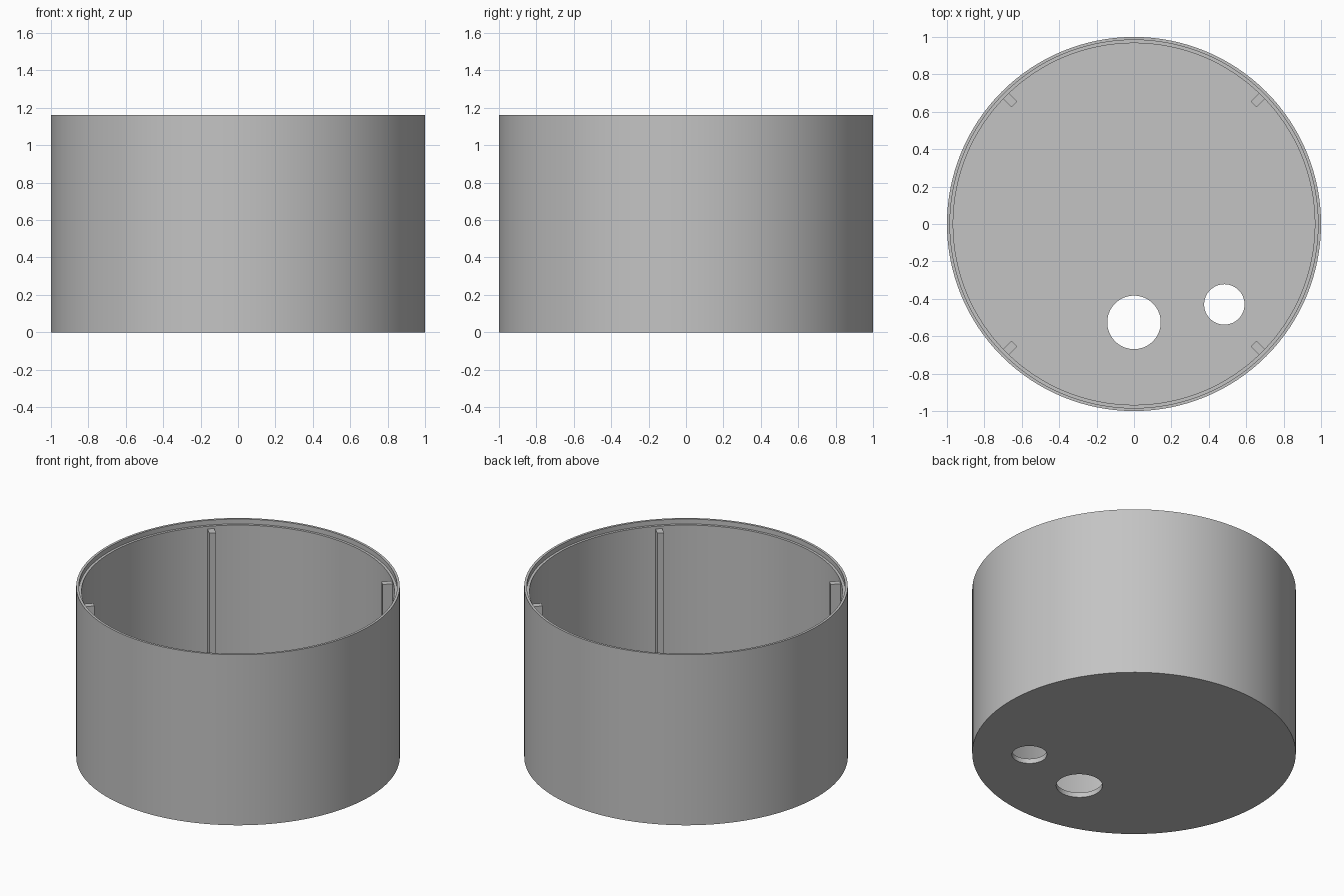
import bpy, bmesh, math
from mathutils import Matrix, Vector

HEIGHT, FLOOR = 1.163, 0.033
R_OUT, R_LIP, R_IN = 1.0, 0.984, 0.967
LIP_Z, RIB_Z = HEIGHT - 0.033, 1.112
SEGMENTS = 128

cube = bpy.data.objects.get("Cube")
if cube:
    bpy.data.objects.remove(cube, do_unlink=True)

grey = bpy.data.materials.new("plain grey")
grey.use_nodes = True
colour = (0.55, 0.55, 0.55, 1)
grey.diffuse_color = colour
grey.node_tree.nodes["Principled BSDF"].inputs["Base Color"].default_value = colour


def make_object(name, bm):
    bmesh.ops.recalc_face_normals(bm, faces=bm.faces)
    mesh = bpy.data.meshes.new(name)
    bm.to_mesh(mesh)
    bm.free()
    mesh.materials.append(grey)
    obj = bpy.data.objects.new(name, mesh)
    bpy.context.collection.objects.link(obj)
    return obj


# Round tub with a stepped rim, revolved from its wall profile
bm = bmesh.new()
profile = [(R_IN, FLOOR), (R_IN, LIP_Z), (R_LIP, LIP_Z),
           (R_LIP, HEIGHT), (R_OUT, HEIGHT), (R_OUT, 0)]
rings = []
for r, z in profile:
    ring = bmesh.ops.create_circle(bm, segments=SEGMENTS, radius=r,
                                   matrix=Matrix.Translation((0, 0, z)))
    rings.append(ring["verts"])
for a, b in zip(rings, rings[1:]):
    for i in range(SEGMENTS):
        j = (i + 1) % SEGMENTS
        bm.faces.new((a[i], a[j], b[j], b[i]))
bm.faces.new(rings[0])
bm.faces.new(rings[-1])
tub = make_object("round_tub", bm)

# Two round holes through the floor
for name, x, y, r in (("large_hole_cutter", 0, -0.526, 0.143),
                      ("small_hole_cutter", 0.483, -0.43, 0.108)):
    bm = bmesh.new()
    bmesh.ops.create_cone(bm, cap_ends=True, segments=64, radius1=r, radius2=r,
                          depth=0.2, matrix=Matrix.Translation((x, y, 0)))
    cutter = make_object(name, bm)
    cutter.hide_render = True
    cutter.hide_set(True)
    cut = tub.modifiers.new(name, 'BOOLEAN')
    cut.operation = 'DIFFERENCE'
    cut.solver = 'EXACT'
    cut.object = cutter

# Bake the cuts and remove the cutters
bpy.context.view_layer.update()
cut_mesh = bpy.data.meshes.new_from_object(
    tub.evaluated_get(bpy.context.evaluated_depsgraph_get()))
cutters = [m.object for m in tub.modifiers]
tub.modifiers.clear()
tub.data = cut_mesh
for cutter in cutters:
    bpy.data.objects.remove(cutter, do_unlink=True)

# Four upright ribs on the inner wall
for i, name in enumerate(("back_left", "back_right", "front_right", "front_left")):
    inner, outer = 0.904, R_IN + 0.006
    bm = bmesh.new()
    bmesh.ops.create_cube(bm, size=1)
    bmesh.ops.scale(bm, vec=Vector((outer - inner, 0.042, RIB_Z - FLOOR + 0.01)),
                    verts=bm.verts)
    bmesh.ops.translate(bm, vec=((inner + outer) / 2, 0, (RIB_Z + FLOOR - 0.01) / 2),
                        verts=bm.verts)
    bmesh.ops.rotate(bm, matrix=Matrix.Rotation(math.radians(45 + 90 * i), 3, 'Z'),
                     verts=bm.verts)
    make_object(name + "_rib", bm)

# Smooth the round walls, keep the rims crisp
bpy.ops.object.select_all(action='DESELECT')
tub.select_set(True)
bpy.context.view_layer.objects.active = tub
bpy.ops.object.shade_smooth_by_angle(angle=math.radians(30))
